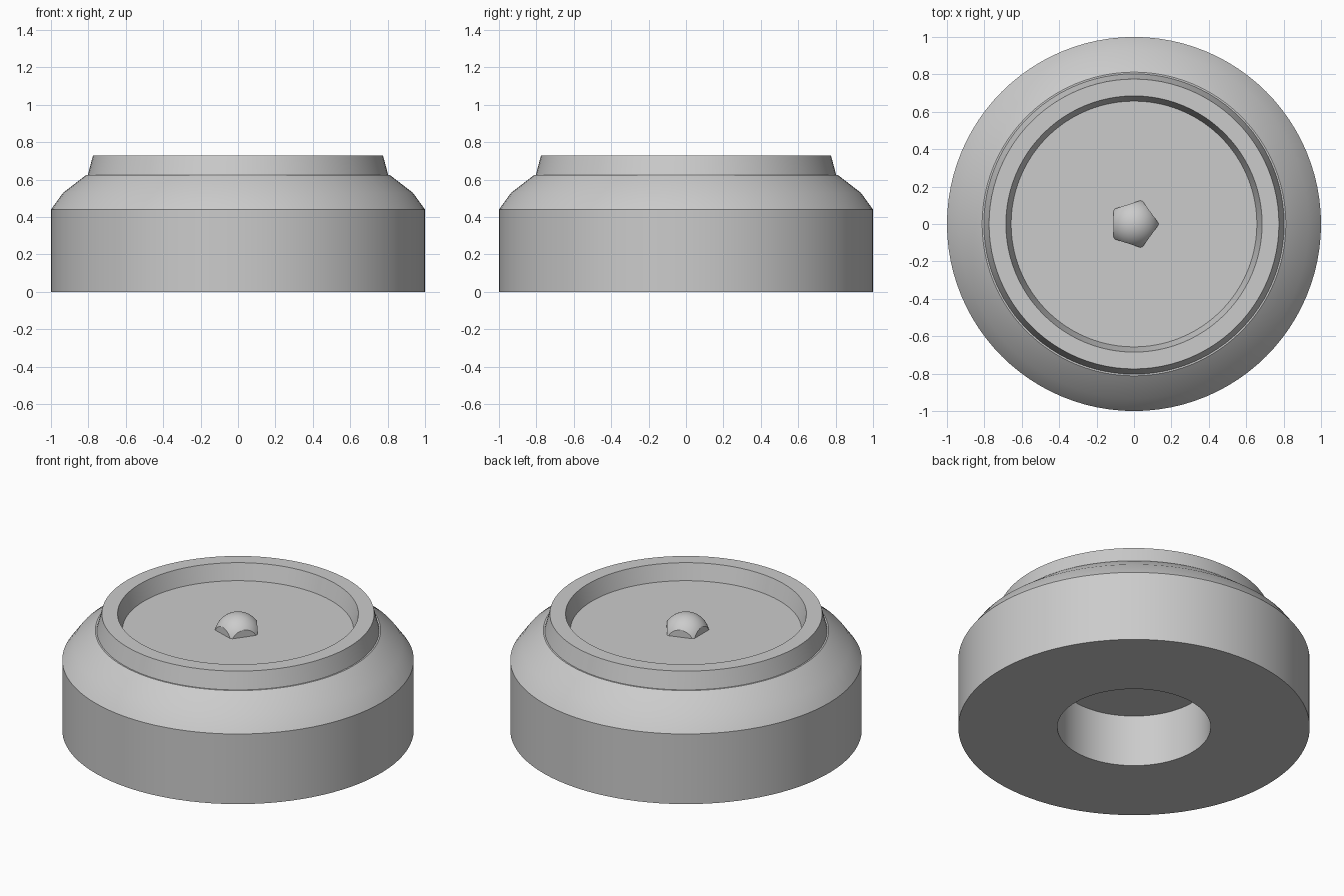
import bpy, bmesh, math
from mathutils import Vector, Matrix

cube = bpy.data.objects.get("Cube")
if cube:
    bpy.data.objects.remove(cube, do_unlink=True)

grey = bpy.data.materials.new("plain_grey")
grey.use_nodes = True
colour = (0.6, 0.6, 0.6, 1)
grey.diffuse_color = colour
grey.node_tree.nodes["Principled BSDF"].inputs["Base Color"].default_value = colour


def finish(bm, name):
    """Turn a bmesh into a smooth object with sharp creases."""
    bmesh.ops.recalc_face_normals(bm, faces=bm.faces)
    mesh = bpy.data.meshes.new(name)
    bm.to_mesh(mesh)
    bm.free()
    mesh.materials.append(grey)
    obj = bpy.data.objects.new(name, mesh)
    bpy.context.collection.objects.link(obj)
    bpy.ops.object.select_all(action='DESELECT')
    obj.select_set(True)
    bpy.context.view_layer.objects.active = obj
    bpy.ops.object.shade_smooth_by_angle(angle=math.radians(30))
    return obj


def lathe(name, profile, steps=96):
    """Spin a radius/height profile around the z axis."""
    bm = bmesh.new()
    verts = [bm.verts.new((r, 0, z)) for r, z in profile]
    edges = [bm.edges.new(pair) for pair in zip(verts, verts[1:])]
    bmesh.ops.spin(bm, geom=verts + edges, cent=(0, 0, 0), axis=(0, 0, 1),
                   angle=math.tau, steps=steps, use_duplicate=False)
    bmesh.ops.remove_doubles(bm, verts=bm.verts, dist=0.0005)
    return finish(bm, name)


# Body: blind hole below, straight wall, shoulder, raised rim and recessed floor
FLOOR = 0.63
lathe("round_body", [
    (0, 0.325), (0.436, 0.325), (0.436, 0),
    (1, 0), (1, 0.44), (0.935, 0.53), (0.812, 0.625),
    (0.803, 0.625), (0.775, 0.73), (0.685, 0.73),
    (0.657, FLOOR), (0, FLOOR)])

# Knob: low dome with five flats cut into its sides
bm = bmesh.new()
bmesh.ops.create_uvsphere(bm, u_segments=40, v_segments=24, radius=0.1345,
                          matrix=Matrix.Translation((0, 0, FLOOR - 0.0345)))
cuts = [(Vector((0, 0, FLOOR)), Vector((0, 0, -1)))]
for i in range(5):
    a = math.tau * (i + 0.5) / 5
    side = Vector((math.cos(a), math.sin(a), 0))
    cuts.append((side * 0.109, side))
for point, normal in cuts:
    cut = bmesh.ops.bisect_plane(bm, geom=bm.verts[:] + bm.edges[:] + bm.faces[:],
                                 plane_co=point, plane_no=normal, clear_outer=True)
    rim = [e for e in cut["geom_cut"] if isinstance(e, bmesh.types.BMEdge)]
    bmesh.ops.edgenet_fill(bm, edges=rim)
finish(bm, "centre_knob")
